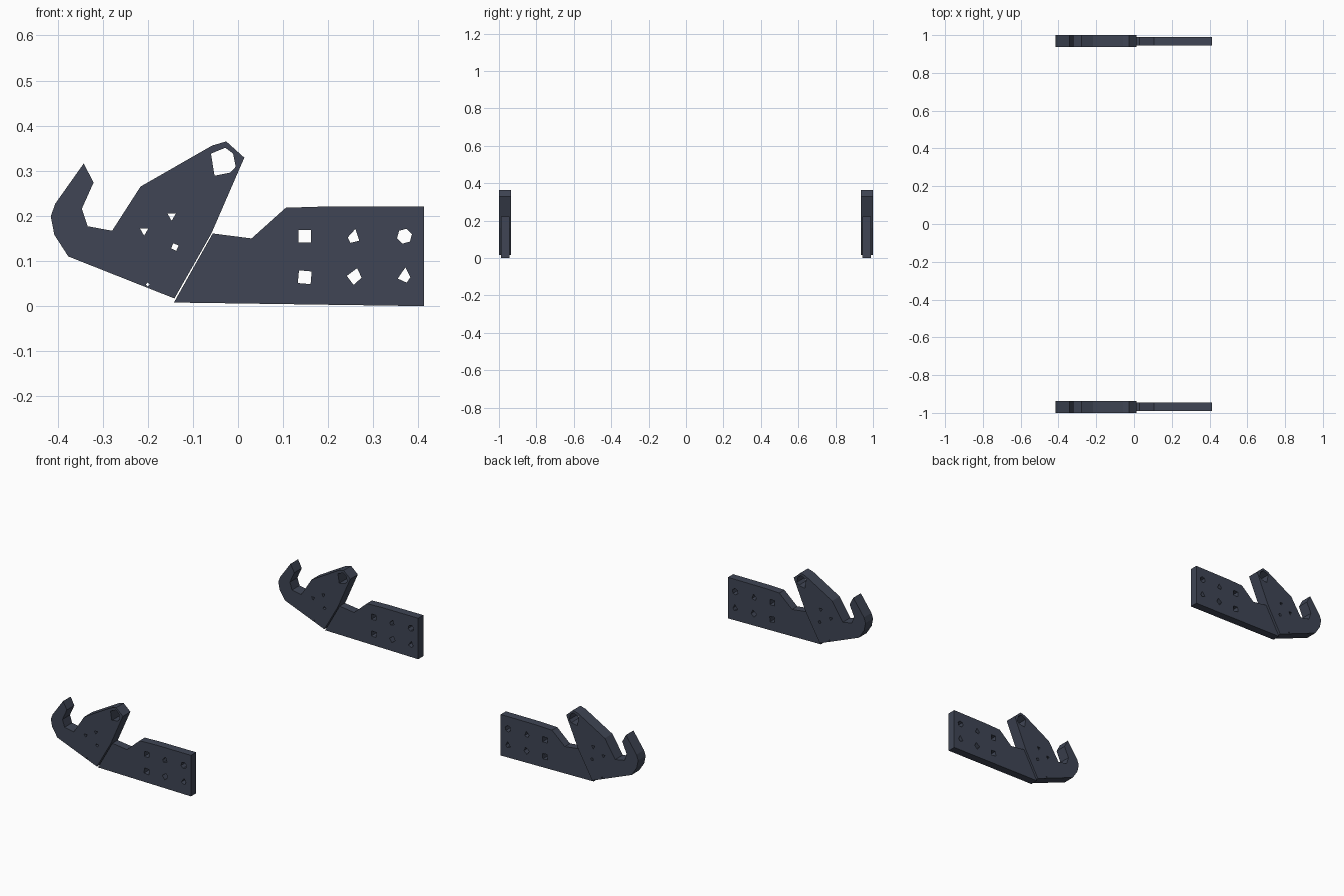
import bpy, bmesh, math

if "Cube" in bpy.data.objects:
    bpy.data.objects.remove(bpy.data.objects["Cube"])

mat = bpy.data.materials.new("dark_steel")
mat.diffuse_color = (0.05, 0.06, 0.09, 1)
mat.use_nodes = True
mat.node_tree.nodes["Principled BSDF"].inputs["Base Color"].default_value = mat.diffuse_color


def ngon(cx, cz, r, n, deg):
    return [(cx + r * math.cos(math.radians(deg) + 2 * math.pi * i / n),
             cz + r * math.sin(math.radians(deg) + 2 * math.pi * i / n)) for i in range(n)]


def plate(name, outline, holes, y, thickness):
    # Flat filled profile with holes, extruded along y
    cu = bpy.data.curves.new(name + "_profile", 'CURVE')
    cu.dimensions = '2D'
    cu.fill_mode = 'BOTH'
    cu.extrude = thickness / 2
    for loop in [outline] + holes:
        sp = cu.splines.new('POLY')
        sp.points.add(len(loop) - 1)
        for p, (x, z) in zip(sp.points, loop):
            p.co = (x, z, 0, 1)
        sp.use_cyclic_u = True
    tmp = bpy.data.objects.new(name + "_tmp", cu)
    bpy.context.collection.objects.link(tmp)
    bpy.context.view_layer.update()
    me = bpy.data.meshes.new_from_object(tmp.evaluated_get(bpy.context.evaluated_depsgraph_get()))
    bpy.data.objects.remove(tmp)
    bm = bmesh.new()
    bm.from_mesh(me)
    bmesh.ops.remove_doubles(bm, verts=bm.verts, dist=1e-5)
    for v in bm.verts:
        v.co = (v.co.x, y - v.co.z, v.co.y)
    bmesh.ops.recalc_face_normals(bm, faces=bm.faces)
    for f in bm.faces:
        f.smooth = False
    bm.to_mesh(me)
    bm.free()
    me.name = name
    me.materials.clear()
    me.materials.append(mat)
    ob = bpy.data.objects.new(name, me)
    bpy.context.collection.objects.link(ob)


# Hook plate with a pin hole and small bolt holes
hook = [(-.342, .316), (-.32, .274), (-.346, .216), (-.333, .177), (-.279, .167),
        (-.216, .265), (-.057, .356), (-.026, .365), (.014, .329), (-.059, .161),
        (-.141, .017), (-.376, .11), (-.407, .158), (-.415, .199), (-.405, .227)]
hook_holes = [[(-.06, .338), (-.028, .351), (-.011, .338), (-.005, .309), (-.017, .296), (-.052, .289)],
              ngon(-.147, .2, .011, 3, 30), ngon(-.208, .167, .011, 3, 30),
              ngon(-.14, .131, .009, 4, 20), ngon(-.2, .048, .004, 4, 0)]

# Mounting arm with two rows of bolt holes
arm = [(-.142, .008), (-.056, .161), (.03, .15), (.106, .218), (.2, .221),
       (.412, .221), (.412, 0)]
arm_holes = [ngon(.148, .155, .02, 4, 45), ngon(.148, .064, .02, 4, 40),
             [(.243, .152), (.26, .171), (.269, .145), (.249, .14)],
             [(.241, .067), (.264, .084), (.274, .063), (.256, .047)],
             ngon(.369, .155, .017, 6, 15),
             [(.354, .061), (.371, .086), (.382, .064), (.374, .052)]]

for side, s in (("front", -1), ("back", 1)):
    plate(side + "_hook_plate", hook, hook_holes, s * .968, .064)
    plate(side + "_mounting_arm", arm, arm_holes, s * .967, .044)
